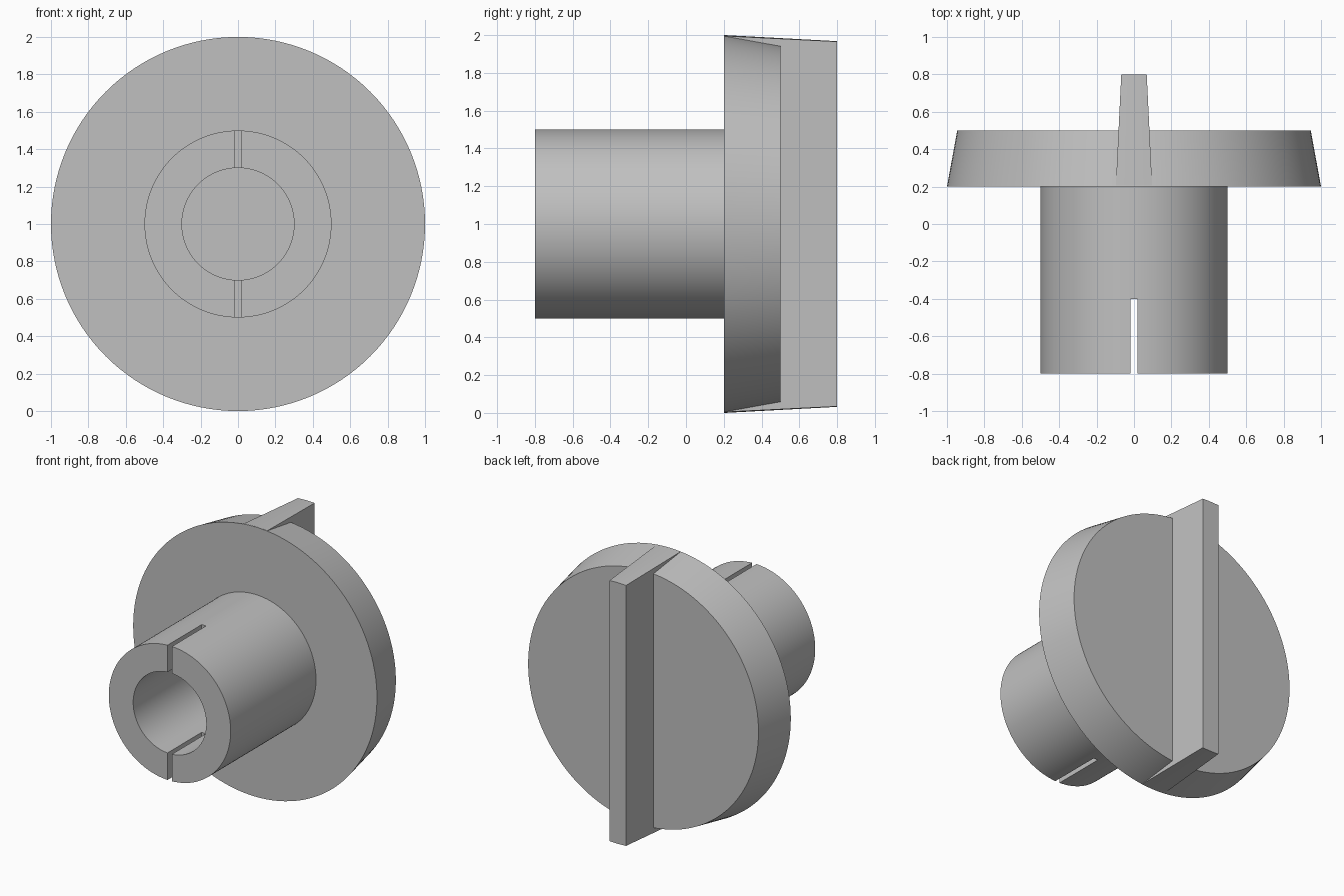
import bpy, bmesh, math
from mathutils import Vector

cube = bpy.data.objects.get("Cube")
if cube:
    bpy.data.objects.remove(cube, do_unlink=True)

grey = bpy.data.materials.new("plain_grey")
grey.use_nodes = True
grey.diffuse_color = (0.53, 0.53, 0.53, 1)
grey.node_tree.nodes["Principled BSDF"].inputs["Base Color"].default_value = grey.diffuse_color

SIDES = 128
CENTRE_Z = 1.0


def make_object(name, bm):
    bmesh.ops.recalc_face_normals(bm, faces=bm.faces)
    mesh = bpy.data.meshes.new(name)
    bm.to_mesh(mesh)
    bm.free()
    mesh.materials.append(grey)
    obj = bpy.data.objects.new(name, mesh)
    bpy.context.collection.objects.link(obj)
    return obj


def loft(rings):
    """Bridge closed rings in order and cap both ends."""
    bm = bmesh.new()
    loops = [[bm.verts.new(p) for p in ring] for ring in rings]
    for a, b in zip(loops, loops[1:]):
        for i in range(len(a)):
            j = (i + 1) % len(a)
            bm.faces.new((a[i], a[j], b[j], b[i]))
    bm.faces.new(loops[0])
    bm.faces.new(loops[-1])
    return bm


def circle(radius, y):
    angles = [2 * math.pi * i / SIDES for i in range(SIDES)]
    return [Vector((radius * math.sin(a), y, CENTRE_Z + radius * math.cos(a))) for a in angles]


def rib_section(half_width, radius, y, steps=8):
    """Upright strip whose short ends follow a circle."""
    xs = [half_width * (2 * i / steps - 1) for i in range(steps + 1)]
    top = [(x, math.sqrt(radius ** 2 - x ** 2)) for x in xs]
    outline = top + [(-x, -z) for x, z in top]
    return [Vector((x, y, CENTRE_Z + z)) for x, z in outline]


# Tapered disc with hollow shaft, turned around the y axis
profile = [(0.945, 0.5), (1.0, 0.2), (0.5, 0.2), (0.5, -0.8), (0.3, -0.8), (0.3, 0.2)]
body = make_object("disc_and_shaft", loft([circle(r, y) for r, y in profile]))

# Slot through both walls of the shaft end
bm = bmesh.new()
bmesh.ops.create_cube(bm, size=1)
bmesh.ops.scale(bm, vec=(0.036, 0.5, 1.2), verts=bm.verts)
bmesh.ops.translate(bm, vec=(0, -0.65, CENTRE_Z), verts=bm.verts)
cutter = make_object("slot_cutter", bm)
cutter.hide_render = True
cut = body.modifiers.new("slot", "BOOLEAN")
cut.operation = "DIFFERENCE"
cut.solver = "EXACT"
cut.object = cutter

bpy.ops.object.select_all(action="DESELECT")
body.select_set(True)
bpy.context.view_layer.objects.active = body
bpy.ops.object.modifier_apply(modifier=cut.name)
bpy.data.objects.remove(cutter, do_unlink=True)

# Tapered grip rib across the back of the disc
rib = make_object("grip_rib", loft([rib_section(0.097, 1.0, 0.205), rib_section(0.068, 0.968, 0.8)]))

for obj in (body, rib):
    obj.select_set(True)
bpy.ops.object.shade_smooth_by_angle(angle=math.radians(25))
